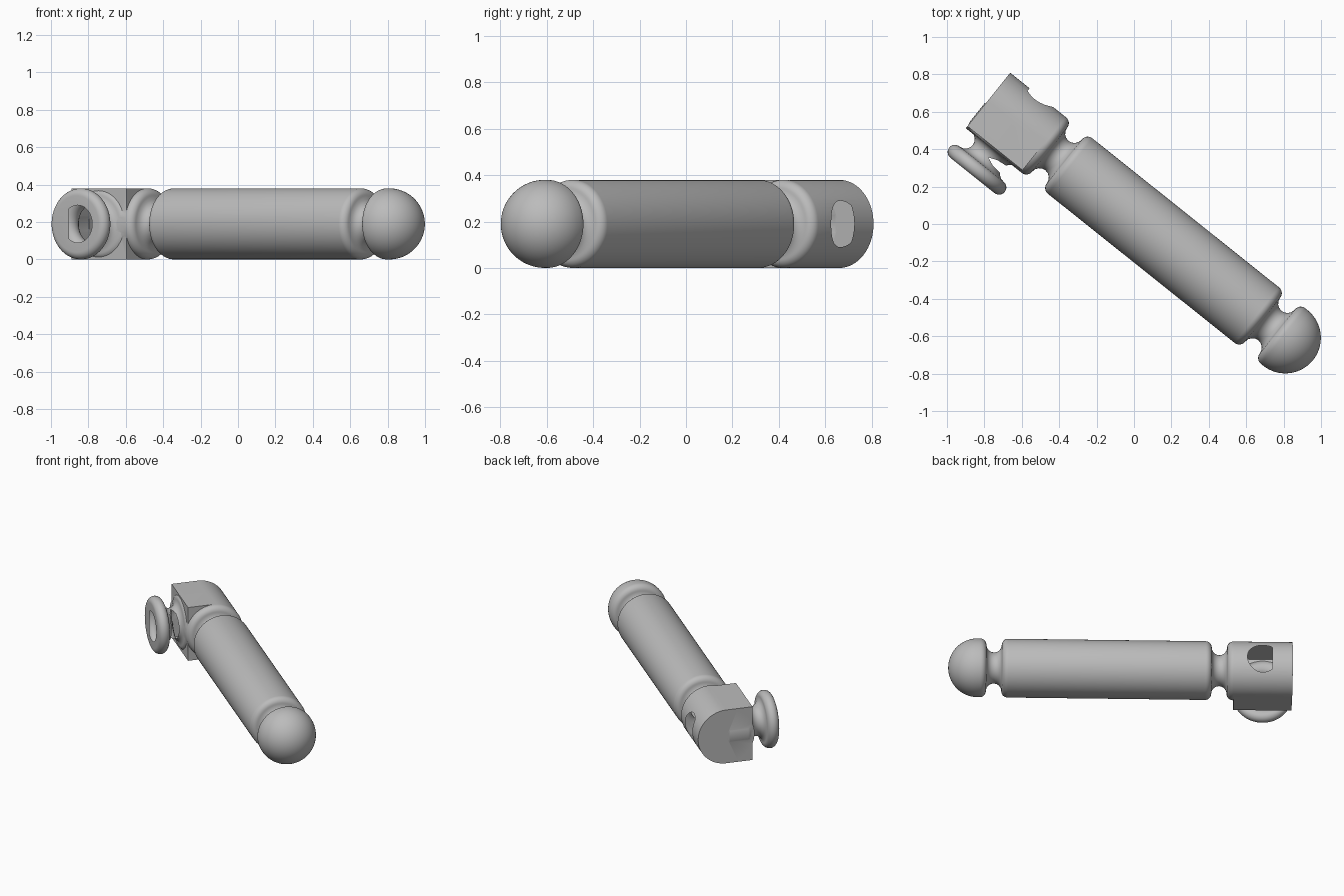
import bpy, bmesh
from math import sin, cos, pi, radians
from mathutils import Matrix, Vector

cube = bpy.data.objects.get("Cube")
if cube:
    bpy.data.objects.remove(cube)

R = 0.19        # main radius
F = 0.04        # rounded shoulder radius
N = 0.05        # neck groove radius
KNOB = -0.837   # knob axis position along the arm

grey = bpy.data.materials.new("plain grey")
grey.use_nodes = True
colour = (0.5, 0.5, 0.5, 1)
grey.diffuse_color = colour
grey.node_tree.nodes["Principled BSDF"].inputs["Base Color"].default_value = colour

# arm frame: local x runs along the arm, local y across it
frame = (Matrix.Rotation(radians(-38.6), 4, 'Z')
         @ Matrix.Translation((0, 0.029, R)))
along_arm = Matrix.Rotation(pi / 2, 4, 'Y')
across_arm = Matrix.Translation((KNOB, 0, 0)) @ Matrix.Rotation(-pi / 2, 4, 'X')


def arc(h, r, radius, start, end, steps=8):
    """Profile points (height, radius); angle 0 points up the axis."""
    angles = [radians(start + (end - start) * i / steps) for i in range(steps + 1)]
    return [(h + radius * cos(a), r + radius * sin(a)) for a in angles]


def finish(name, bm, local):
    bmesh.ops.remove_doubles(bm, verts=bm.verts, dist=1e-5)
    bmesh.ops.recalc_face_normals(bm, faces=bm.faces)
    mesh = bpy.data.meshes.new(name)
    bm.to_mesh(mesh)
    bm.free()
    mesh.transform(frame @ local)
    mesh.materials.append(grey)
    obj = bpy.data.objects.new(name, mesh)
    bpy.context.collection.objects.link(obj)
    return obj


def lathe(name, profile, local, sides=64):
    bm = bmesh.new()
    verts = [bm.verts.new((r, 0, h)) for h, r in profile]
    edges = [bm.edges.new(pair) for pair in zip(verts, verts[1:])]
    bmesh.ops.spin(bm, geom=verts + edges, cent=(0, 0, 0), axis=(0, 0, 1),
                   angle=2 * pi, steps=sides, use_duplicate=False)
    return finish(name, bm, local)


def box(name, low, high):
    low, high = Vector(low), Vector(high)
    bm = bmesh.new()
    bmesh.ops.create_cube(bm, size=1)
    bm.transform(Matrix.Translation((low + high) / 2)
                 @ Matrix.Diagonal((*(high - low), 1)))
    return finish(name, bm, Matrix.Identity(4))


def combine(target, tool, operation):
    mod = target.modifiers.new("combine", 'BOOLEAN')
    mod.operation, mod.solver, mod.object = operation, 'EXACT', tool
    bpy.context.view_layer.objects.active = target
    bpy.ops.object.modifier_apply(modifier=mod.name)
    bpy.data.objects.remove(tool)


# elbow barrel, neck, long shaft, neck and half-ball tip
low_neck, high_neck, ball = -0.55, 0.907, 1.012
profile = [(-1.022, 0), (-1.022, R)]
profile += arc(low_neck - N - F, R - F, F, 90, 0)
profile += arc(low_neck, R - F, N, 180, 360)
profile += arc(low_neck + N + F, R - F, F, 180, 90)
profile += arc(high_neck - N - F, R - F, F, 90, 0)
profile += arc(high_neck, R - F, N, 180, 360)
profile += arc(high_neck + N + F, R - F, F, 180, 90)
profile += arc(ball, 0, R, 90, 0, 20)
profile[-1] = (ball + R, 0)
arm = lathe("jointed_arm", profile, along_arm)

# square half of the elbow
combine(arm, box("elbow_block", (-1.022, -0.176, -R), (-0.645, 0, R)), 'UNION')

# side knob: collar, groove and round-edged disc
groove, disc, edge = -0.237, -0.326, 0.039
profile = [(disc - edge, 0)]
profile += arc(disc, R - edge, edge, 180, 0, 14)
profile += arc(groove, R - F, N, 180, 360)[::1]
profile += arc(groove + N + F, R - F, F, 180, 90)
profile += [(-0.02, R), (-0.02, 0)]
combine(arm, lathe("side_knob", profile, across_arm), 'UNION')

# D-shaped hole running through the elbow and knob
hole = lathe("hole_cutter", [(-0.6, 0), (-0.6, 0.1), (0.4, 0.1), (0.4, 0)],
             Matrix.Translation((0.008, 0, 0)) @ across_arm, 40)
combine(hole, box("hole_flat", (-1.1, -0.8, -0.3), (-0.889, 0.8, 0.3)), 'DIFFERENCE')
combine(arm, hole, 'DIFFERENCE')

# smooth curves, crisp edges
bpy.ops.object.select_all(action='DESELECT')
arm.select_set(True)
bpy.context.view_layer.objects.active = arm
bpy.ops.object.shade_smooth_by_angle(angle=radians(30))
